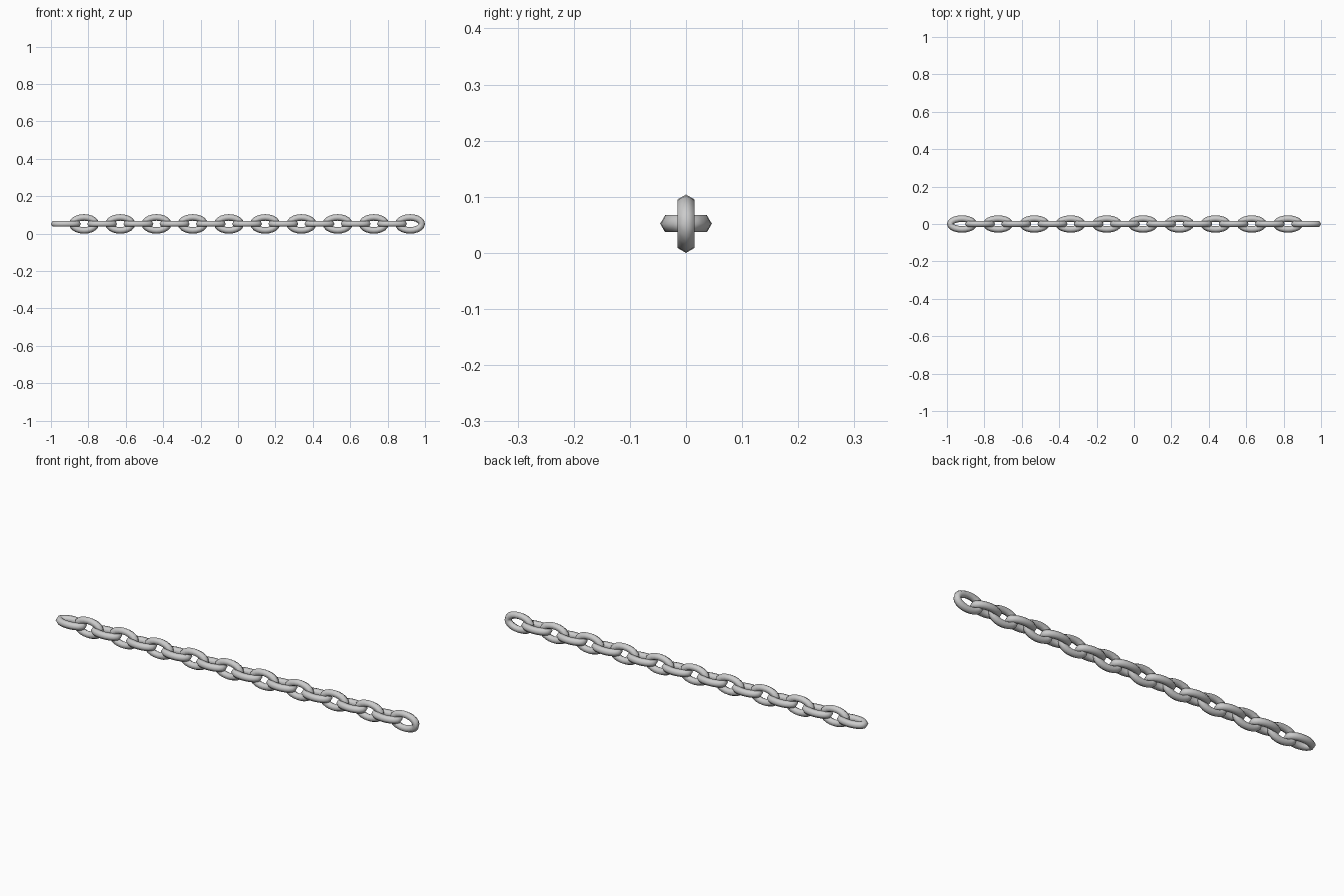
import bpy, bmesh, math

if "Cube" in bpy.data.objects:
    bpy.data.objects.remove(bpy.data.objects["Cube"])

COUNT = 20          # links, alternating flat and upright
HALF_LEN = 0.08     # half length of a link
MID_Z = 0.052
SEG, SIDES, TUBE = 20, 6, 0.0175


def link(name, x, half_width, upright):
    """Oval ring with a hexagonal section of constant thickness."""
    bm = bmesh.new()
    a, b = HALF_LEN - TUBE, half_width - TUBE
    rings = []
    for i in range(SEG):
        t = 2 * math.pi * i / SEG
        c, s = math.cos(t), math.sin(t)
        nl = math.hypot(b * c, a * s)
        nx, ny = b * c / nl, a * s / nl      # outward normal of the oval
        ring = []
        for j in range(SIDES):
            p = 2 * math.pi * j / SIDES
            o, h = TUBE * math.cos(p), TUBE * math.sin(p)
            u, v = a * c + nx * o, b * s + ny * o
            ring.append(bm.verts.new((u, -h, v) if upright else (u, v, h)))
        rings.append(ring)
    for i in range(SEG):
        for j in range(SIDES):
            r0, r1 = rings[i], rings[(i + 1) % SEG]
            k = (j + 1) % SIDES
            bm.faces.new((r0[j], r1[j], r1[k], r0[k]))
    bmesh.ops.recalc_face_normals(bm, faces=bm.faces)
    for f in bm.faces:
        f.smooth = True
    me = bpy.data.meshes.new(name)
    bm.to_mesh(me)
    bm.free()
    ob = bpy.data.objects.new(name, me)
    ob.location = (x, 0, MID_Z)
    bpy.context.collection.objects.link(ob)


# Chain: links spaced evenly so each hooks through its neighbours
first = -1 + HALF_LEN
step = -2 * first / (COUNT - 1)
for n in range(COUNT):
    upright = n % 2 == 1
    link(f"{'upright' if upright else 'flat'}_link_{n + 1:02d}",
         first + n * step, 0.052 if upright else 0.046, upright)
